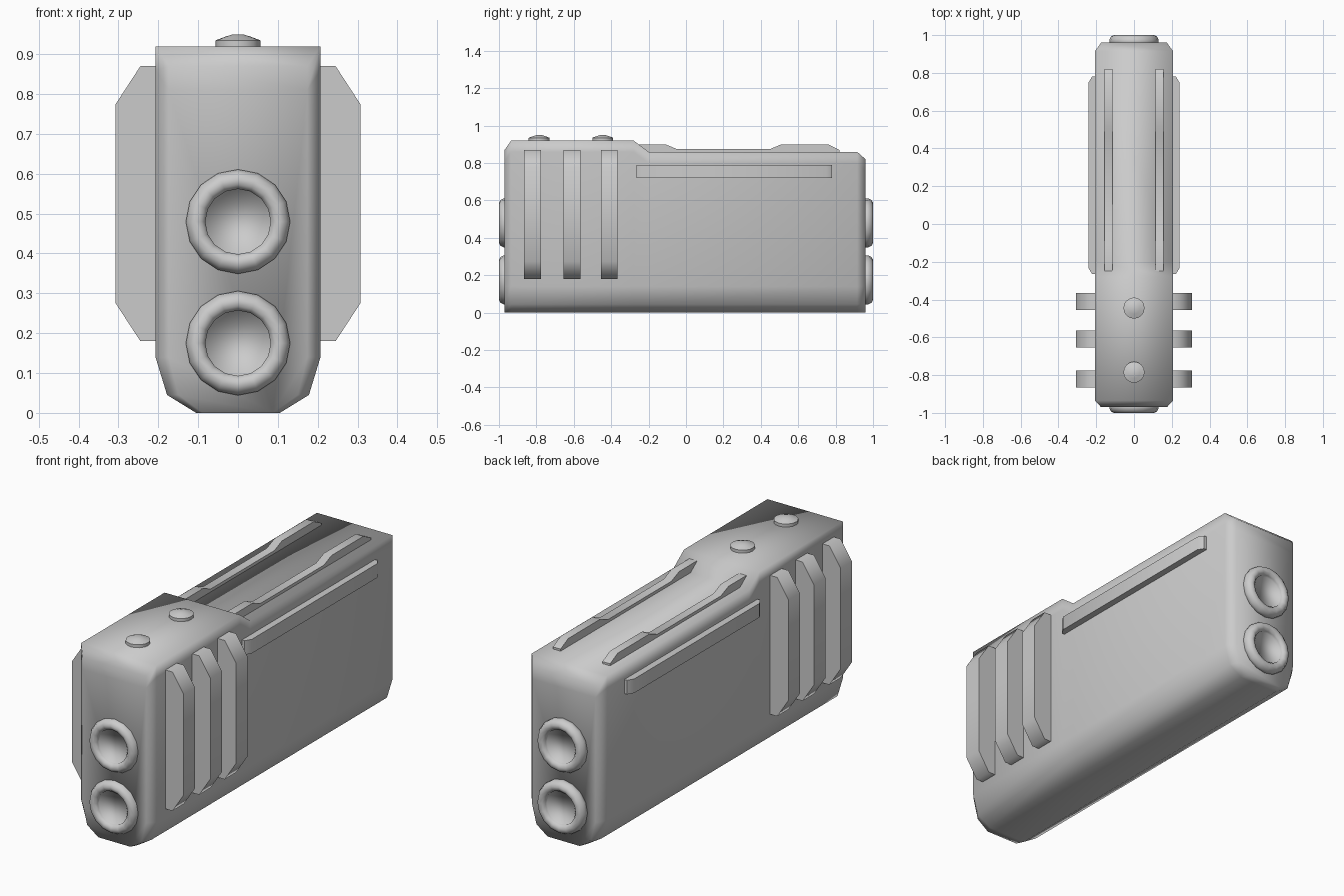
import bpy, bmesh, math

if "Cube" in bpy.data.objects:
    bpy.data.objects.remove(bpy.data.objects["Cube"])


def make(name, loops, closed_ends=True, angle=50, mirror=False):
    """Skin a row of equal-length closed loops and cap the two ends."""
    bm = bmesh.new()
    rings = [[bm.verts.new(p) for p in loop] for loop in loops]
    n = len(rings[0])
    for a, b in zip(rings, rings[1:]):
        for i in range(n):
            j = (i + 1) % n
            bm.faces.new((a[i], a[j], b[j], b[i]))
    if closed_ends:
        bm.faces.new(rings[0][::-1])
        bm.faces.new(rings[-1])
    bmesh.ops.recalc_face_normals(bm, faces=bm.faces[:])
    me = bpy.data.meshes.new(name)
    bm.to_mesh(me)
    bm.free()
    ob = bpy.data.objects.new(name, me)
    bpy.context.collection.objects.link(ob)
    if mirror:
        ob.modifiers.new("mirror", 'MIRROR')
    bpy.ops.object.select_all(action='DESELECT')
    ob.select_set(True)
    bpy.context.view_layer.objects.active = ob
    if angle >= 180:
        bpy.ops.object.shade_smooth()
    else:
        bpy.ops.object.shade_smooth_by_angle(angle=math.radians(angle))
    return ob


def lathe(name, profile, place, sides=16, angle=35):
    """Turn (radius, height) points; place maps local u, v, h to the model."""
    loops = []
    for r, h in profile:
        loops.append([place(r * math.cos(2 * math.pi * k / sides),
                            r * math.sin(2 * math.pi * k / sides), h)
                      for k in range(sides)])
    return make(name, loops, angle=angle)


# Body: cross-sections along y as (y, top height, width factor)
def section(y, top, w):
    half = [(0.105, 0), (0.178, 0.045), (0.207, 0.14), (0.207, top - 0.06), (0.207, top)]
    pts = half + [(-x, z) for x, z in reversed(half)]
    return [(x * w, y, z) for x, z in pts]


make("body", [section(*s) for s in (
    (-0.97, 0.87, 0.84), (-0.935, 0.92, 1), (-0.28, 0.92, 1),
    (-0.20, 0.86, 1), (0.915, 0.86, 1), (0.96, 0.82, 0.84))], angle=180)

# Grip fins, three on each side
fin = [(0.19, 0.87), (0.245, 0.87), (0.307, 0.775),
       (0.307, 0.275), (0.245, 0.18), (0.19, 0.18)]
for i, y in enumerate((-0.82, -0.61, -0.41)):
    make(f"grip_fin_{i + 1}", [[(x, y + d, z) for x, z in fin] for d in (-0.045, 0.045)],
         angle=60, mirror=True)

# Side rails
rail = [(0.19, -0.265), (0.222, -0.265), (0.24, -0.235),
        (0.24, 0.75), (0.222, 0.78), (0.19, 0.78)]
make("side_rail", [[(x, y, z) for x, y in rail] for z in (0.72, 0.79)], mirror=True)

# Stepped top rails
top_rail = [(-0.25, 0.84), (-0.25, 0.90), (-0.11, 0.90), (-0.05, 0.875), (0.45, 0.875),
            (0.51, 0.90), (0.76, 0.90), (0.82, 0.87), (0.82, 0.84)]
make("top_rail", [[(x, y, z) for y, z in top_rail] for x in (0.115, 0.157)], mirror=True)

# Domed buttons on the raised top
for i, y in enumerate((-0.785, -0.445)):
    lathe(f"button_{i + 1}", [(0.056, 0.91), (0.056, 0.935), (0.032, 0.944), (0.016, 0.949)],
          lambda u, v, h, y=y: (u, y + v, h))

# Round sockets on both ends
socket = [(0.131, -0.02), (0.131, 0.005), (0.122, 0.022), (0.108, 0.03),
          (0.093, 0.027), (0.082, 0.015), (0.082, 0.003)]
for end, side, face in (("front", -1, -0.97), ("back", 1, 0.97)):
    for i, z in enumerate((0.48, 0.175)):
        lathe(f"{end}_socket_{i + 1}", socket,
              lambda u, v, h, s=side, f=face, z=z: (u, f + s * h, z + v), angle=100)
